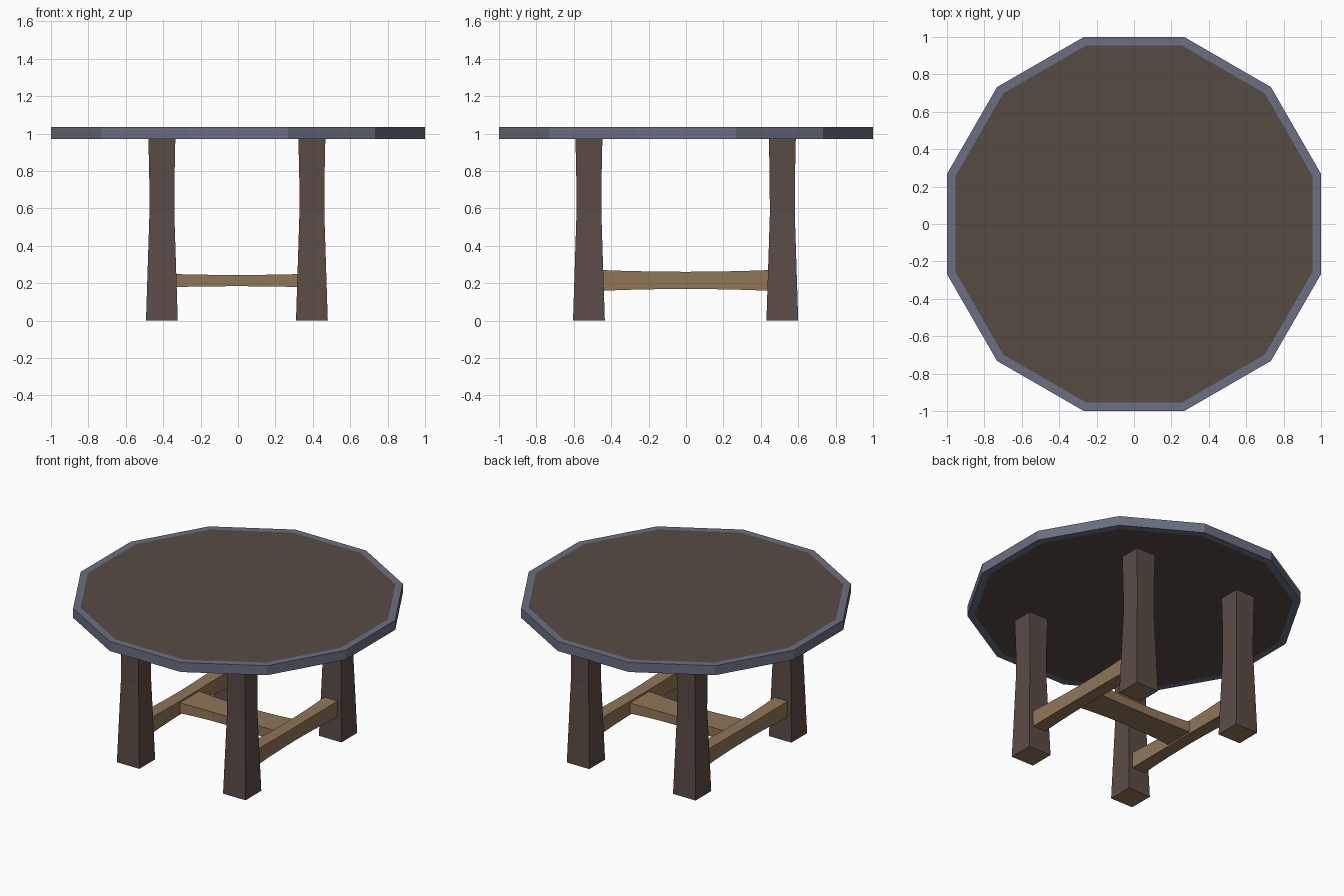
import bpy, bmesh, math
from mathutils import Vector

if "Cube" in bpy.data.objects:
    bpy.data.objects.remove(bpy.data.objects["Cube"])


def material(name, rgb):
    m = bpy.data.materials.new(name)
    lin = [(c / 255 / 12.92) if c < 10 else ((c / 255 + 0.055) / 1.055) ** 2.4 for c in rgb]
    m.diffuse_color = (*lin, 1)
    m.use_nodes = True
    m.node_tree.nodes["Principled BSDF"].inputs["Base Color"].default_value = m.diffuse_color
    return m


TOP_BROWN = material("top_brown", (87, 75, 67))
RIM_BLUE = material("rim_slate_blue", (106, 111, 130))
LEG_BROWN = material("leg_brown", (90, 76, 70))
TAN = material("tan_wood", (144, 118, 88))


def finish(bm, name, mats):
    bmesh.ops.recalc_face_normals(bm, faces=bm.faces)
    me = bpy.data.meshes.new(name)
    bm.to_mesh(me)
    bm.free()
    for m in mats:
        me.materials.append(m)
    ob = bpy.data.objects.new(name, me)
    bpy.context.collection.objects.link(ob)
    return ob


def loft_beam(name, centre, axis, sections, mats, end_mat=0):
    """Box beam along an axis; sections are (position, half width u, half width v)."""
    bm = bmesh.new()
    u, v = [i for i in range(3) if i != axis]
    rings = []
    for pos, hu, hv in sections:
        ring = []
        for su, sv in ((-1, -1), (1, -1), (1, 1), (-1, 1)):
            p = Vector(centre)
            p[axis] += pos
            p[u] += su * hu
            p[v] += sv * hv
            ring.append(bm.verts.new(p))
        rings.append(ring)
    for a, b in zip(rings, rings[1:]):
        for i in range(4):
            j = (i + 1) % 4
            bm.faces.new((a[i], a[j], b[j], b[i]))
    for ring in (rings[0], rings[-1]):
        bm.faces.new(ring).material_index = end_mat
    return finish(bm, name, mats)


def bowed(half_len, mid, end, steps=6):
    """Sections that are slimmest in the middle and swell toward both ends."""
    out = []
    for i in range(steps + 1):
        t = 2 * i / steps - 1
        out.append((t * half_len,
                    mid[0] + (end[0] - mid[0]) * t * t,
                    mid[1] + (end[1] - mid[1]) * t * t))
    return out


# Twelve-sided top with an inset field on both faces
bm = bmesh.new()
SIDES, Z0, Z1 = 12, 0.97, 1.035
radius = 1 / math.cos(math.pi / SIDES)
ring = [bm.verts.new((radius * math.cos(a), radius * math.sin(a), Z0))
        for a in (math.pi / SIDES * (2 * k + 1) for k in range(SIDES))]
base = bm.faces.new(ring)
ext = bmesh.ops.extrude_face_region(bm, geom=[base], use_keep_orig=True)
bmesh.ops.translate(bm, vec=(0, 0, Z1 - Z0),
                    verts=[g for g in ext["geom"] if isinstance(g, bmesh.types.BMVert)])
bmesh.ops.recalc_face_normals(bm, faces=bm.faces)
caps = [f for f in bm.faces if len(f.verts) == SIDES]
bmesh.ops.inset_individual(bm, faces=caps, thickness=0.047)
for f in bm.faces:
    f.material_index = 1 if len(f.verts) == SIDES else 0
finish(bm, "table_top", [RIM_BLUE, TOP_BROWN])

# Four waisted legs with tan end grain
CX, CY = -0.006, -0.002
LEG_X, LEG_Y = 0.401, 0.517
leg_profile = [(0, 0.085), (0.28, 0.076), (0.56, 0.067), (0.76, 0.0675), (0.97, 0.072)]
for sx, xn in ((-1, "left"), (1, "right")):
    for sy, yn in ((-1, "front"), (1, "back")):
        loft_beam(f"leg_{yn}_{xn}", (CX + sx * LEG_X, CY + sy * LEG_Y, 0), 2,
                  [(z, h, h) for z, h in leg_profile], [LEG_BROWN, TAN], 1)
    # Side stretcher joining front and back legs
    loft_beam(f"side_stretcher_{xn}", (CX + sx * LEG_X, CY, 0.215), 1,
              bowed(0.47, (0.042, 0.046), (0.05, 0.056)), [TAN])

# Wide flat stretcher between the side stretchers
loft_beam("cross_stretcher", (CX, CY, 0.214), 0,
          bowed(0.375, (0.09, 0.03), (0.105, 0.036)), [TAN])
